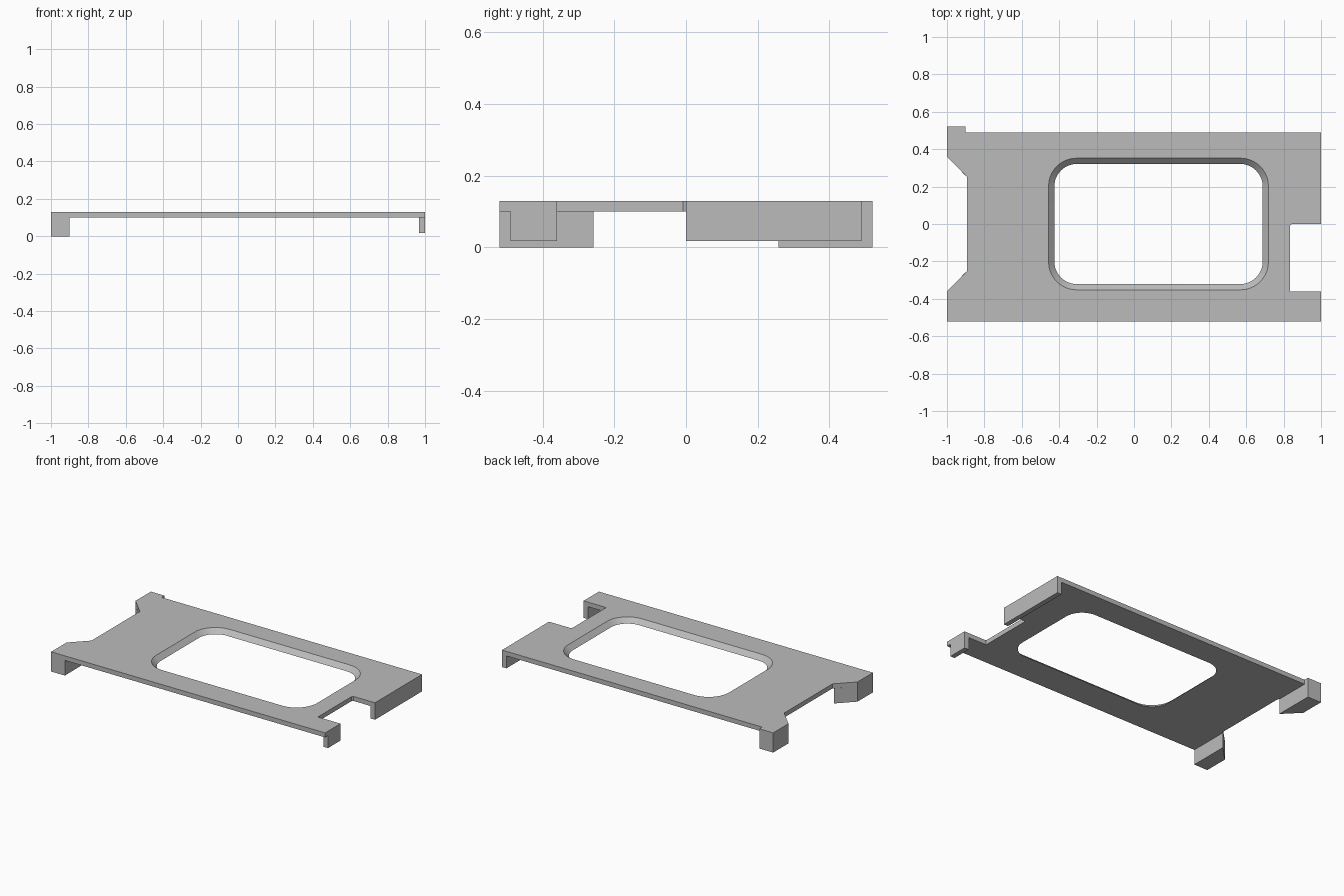
import bpy, bmesh, math

cube = bpy.data.objects.get("Cube")
if cube:
    bpy.data.objects.remove(cube, do_unlink=True)

# Single grey finish
grey = bpy.data.materials.new("plain_grey")
grey.use_nodes = True
COLOR = (0.5, 0.5, 0.5, 1)
grey.diffuse_color = COLOR
grey.node_tree.nodes["Principled BSDF"].inputs["Base Color"].default_value = COLOR

TOP, UNDER, LIP_Z = 0.13, 0.1, 0.018
BACK, FRONT, EDGE = 0.49, -0.52, 0.52


def finish(name, bm):
    bmesh.ops.recalc_face_normals(bm, faces=bm.faces)
    mesh = bpy.data.meshes.new(name)
    bm.to_mesh(mesh)
    bm.free()
    mesh.materials.append(grey)
    obj = bpy.data.objects.new(name, mesh)
    bpy.context.collection.objects.link(obj)
    return obj


def ring(bm, points, z):
    """Closed loop of verts and edges at height z."""
    verts = [bm.verts.new((x, y, z)) for x, y in points]
    edges = [bm.edges.new((verts[i - 1], v)) for i, v in enumerate(verts)]
    return verts, edges


def wall(bm, a, b):
    for i in range(len(a)):
        bm.faces.new((a[i - 1], a[i], b[i], b[i - 1]))


def rounded_rect(cx, hx, hy, r, steps=10):
    pts = []
    for q, (sx, sy) in enumerate(((1, 1), (-1, 1), (-1, -1), (1, -1))):
        for k in range(steps + 1):
            a = math.pi / 2 * (q + k / steps)
            pts.append((cx + sx * (hx - r) + r * math.cos(a),
                        sy * (hy - r) + r * math.sin(a)))
    return pts


def prism(name, points, z0, z1):
    """Block hanging below the plate, left open where it joins."""
    bm = bmesh.new()
    low, _ = ring(bm, points, z0)
    high, _ = ring(bm, points, z1)
    wall(bm, low, high)
    bm.faces.new(low)
    obj = finish(name, bm)
    # open shell: make sure the underside faces down
    if obj.data.polygons[-1].normal.z > 0:
        obj.data.flip_normals()
    return obj


# Plate with side notch, tapered left recess and corner tab
outline = [
    (-1, FRONT), (1, FRONT), (1, -0.36), (0.835, -0.36),
    (0.835, -0.008), (0.843, 0), (1, 0), (1, BACK),
    (-0.9, BACK), (-0.9, EDGE), (-1, EDGE),
    (-1, 0.36), (-0.893, 0.252), (-0.893, -0.252), (-1, -0.36),
]
bm = bmesh.new()
out_top, e1 = ring(bm, outline, TOP)
out_low, e2 = ring(bm, outline, UNDER)
hole_top, e3 = ring(bm, rounded_rect(0.131, 0.588, 0.352, 0.15), TOP)
hole_low, e4 = ring(bm, rounded_rect(0.131, 0.557, 0.321, 0.12), UNDER)
bmesh.ops.triangle_fill(bm, edges=e1 + e3, use_beauty=True, normal=(0, 0, 1))
bmesh.ops.triangle_fill(bm, edges=e2 + e4, use_beauty=True, normal=(0, 0, -1))
wall(bm, out_top, out_low)
wall(bm, hole_top, hole_low)
plate = finish("plate", bm)

# Smooth the rounded window corners, keep the rims crisp
bpy.ops.object.select_all(action="DESELECT")
plate.select_set(True)
bpy.context.view_layer.objects.active = plate
bpy.ops.object.shade_smooth_by_angle(angle=math.radians(30))

# Feet under the two right-hand corners
for name, s in (("front_foot", -1), ("back_foot", 1)):
    foot = [(-1, EDGE), (-0.9, EDGE), (-0.9, 0.258), (-1, 0.36)]
    prism(name, [(x, s * y) for x, y in foot], 0, UNDER)

# Thin lips hanging from the left edge, either side of the notch
for name, y0, y1 in (("front_lip", -BACK, -0.36), ("back_lip", 0, BACK)):
    prism(name, [(0.968, y0), (1, y0), (1, y1), (0.968, y1)], LIP_Z, UNDER)
